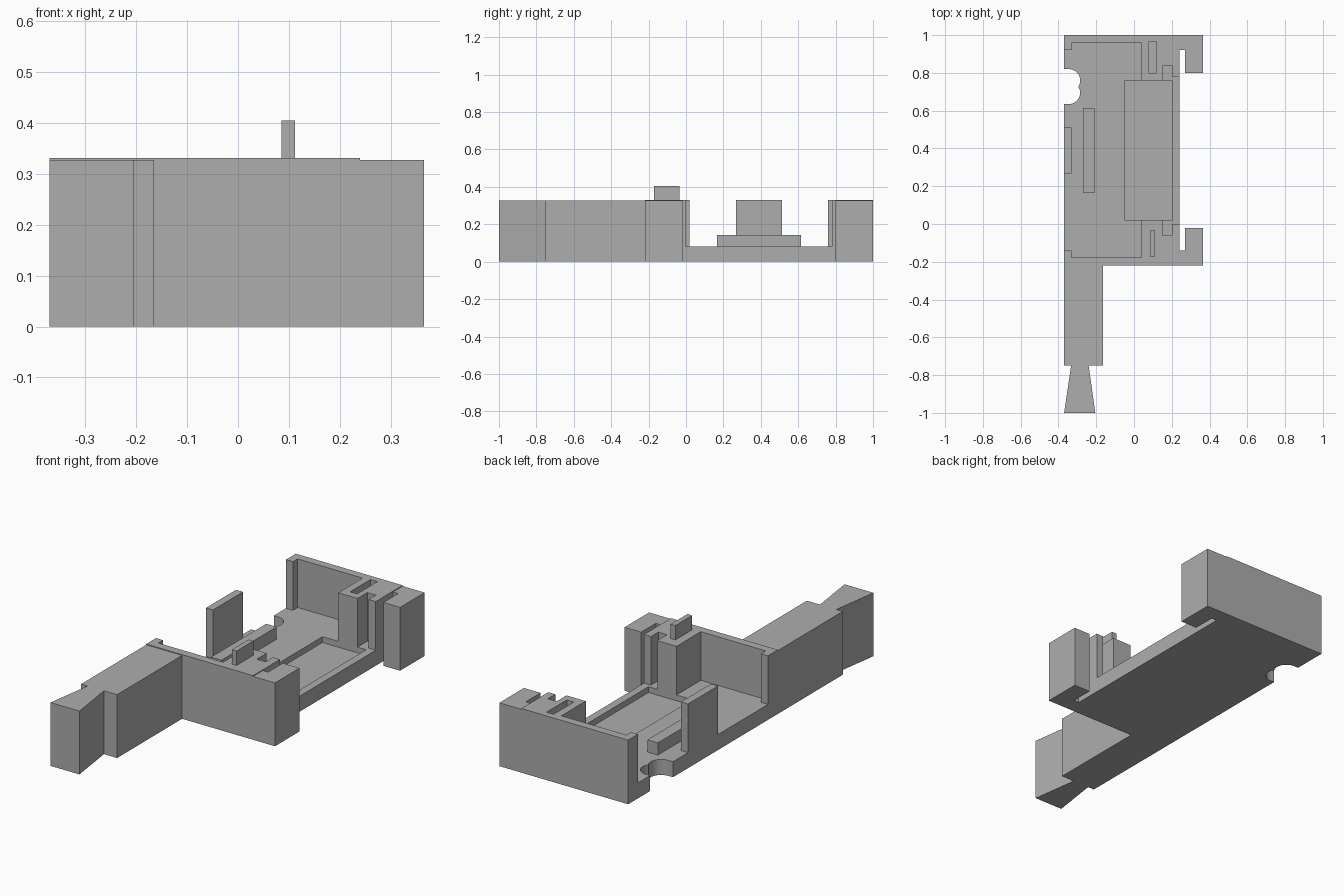
import bpy, bmesh, math

cube = bpy.data.objects.get("Cube")
if cube:
    bpy.data.objects.remove(cube, do_unlink=True)

grey = bpy.data.materials.new("plain grey")
grey.use_nodes = True
COLOR = (0.42, 0.42, 0.42, 1)
grey.diffuse_color = COLOR
grey.node_tree.nodes["Principled BSDF"].inputs["Base Color"].default_value = COLOR

FLOOR, WALL, HOOK = 0.08, 0.331, 0.327   # top heights
MID = 0.39                               # mirror line of the tray along y


def prism(name, outline, z0, z1):
    """Extrude a flat outline between two heights."""
    bm = bmesh.new()
    face = bm.faces.new([bm.verts.new((x, y, z0)) for x, y in outline])
    grown = bmesh.ops.extrude_face_region(bm, geom=[face])["geom"]
    for v in grown:
        if isinstance(v, bmesh.types.BMVert):
            v.co.z = z1
    bmesh.ops.recalc_face_normals(bm, faces=bm.faces)
    mesh = bpy.data.meshes.new(name)
    bm.to_mesh(mesh)
    bm.free()
    mesh.materials.append(grey)
    ob = bpy.data.objects.new(name, mesh)
    bpy.context.collection.objects.link(ob)
    return ob


def box(name, x0, x1, y0, y1, z0, z1):
    return prism(name, [(x0, y0), (x1, y0), (x1, y1), (x0, y1)], z0, z1)


def cut(target, cutter):
    mod = target.modifiers.new("cut", "BOOLEAN")
    mod.operation, mod.solver, mod.object = "DIFFERENCE", "EXACT", cutter
    bpy.context.view_layer.objects.active = target
    bpy.ops.object.modifier_apply(modifier=mod.name)
    bpy.data.objects.remove(cutter, do_unlink=True)


# Tray floor with the shallow recess
tray = box("tray_floor", -0.37, 0.24, MID - 0.61, MID + 0.61, 0, FLOOR)
cut(tray, box("recess_cutter", -0.05, 0.20, MID - 0.37, MID + 0.37, 0.05, 0.2))

# Double-lobed notch in the side of the floor
RADIUS, SPREAD, CENTRE = 0.06, 0.0325, 0.7275
STEPS = 16
dent = math.asin(SPREAD / RADIUS)
lobe = [(-0.345 + RADIUS * math.cos(a), SPREAD + RADIUS * math.sin(a))
        for a in [-dent + (math.pi / 2 + dent) * i / STEPS for i in range(STEPS + 1)]]
lobe.append((-0.5, lobe[-1][1]))
notch = [(x, CENTRE + d) for x, d in lobe] + [(x, CENTRE - d) for x, d in reversed(lobe[1:])]
cut(tray, prism("notch_cutter", notch, -0.1, 0.2))

# End walls with columns, and the hooks beside them, mirrored along y
wall = [(-0.37, 0.61), (-0.37, 0.53), (-0.33, 0.53), (-0.33, 0.568),
        (0.04, 0.568), (0.04, 0.37), (0.15, 0.37), (0.15, 0.45),
        (0.20, 0.45), (0.20, 0.39), (0.24, 0.39), (0.24, 0.61)]
hook = [(0.24, 0.61), (0.24, 0.53), (0.27, 0.53), (0.27, 0.41), (0.365, 0.41), (0.365, 0.61)]
walls = {}
for side, s in (("front", -1), ("back", 1)):
    walls[side] = prism(side + "_wall", [(x, MID + s * d) for x, d in wall], FLOOR, WALL)
    prism(side + "_hook", [(x, MID + s * d) for x, d in hook], 0, HOOK)

# Socket in the back column and the matching tab on the front column
cut(walls["back"], box("socket_cutter", 0.08, 0.12, 0.80, 0.965, 0.24, 0.5))
box("locking_tab", 0.085, 0.112, -0.172, -0.035, WALL, 0.405)

# Side post and low rib on the floor
box("side_post", -0.37, -0.33, MID - 0.122, MID + 0.122, FLOOR, WALL)
box("floor_rib", -0.27, -0.21, MID - 0.225, MID + 0.225, FLOOR, 0.143)

# Solid arm ending in a flared dovetail
box("arm", -0.37, -0.165, -0.75, MID - 0.61, 0, HOOK)
prism("dovetail", [(-0.37, -1), (-0.205, -1), (-0.24, -0.75), (-0.333, -0.75)], 0, HOOK)
